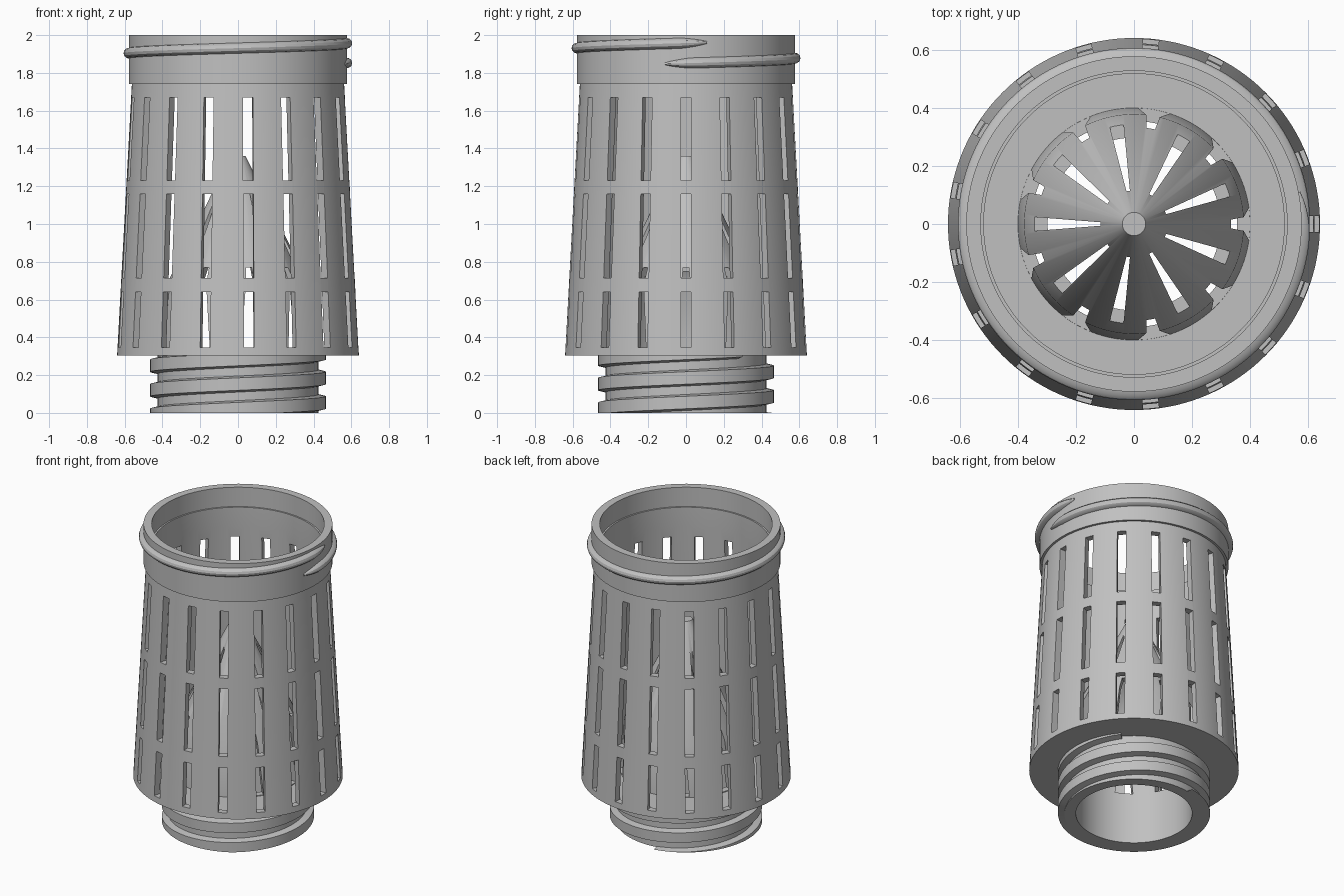
import bpy
import bmesh
from math import cos, sin, radians, tau

cube = bpy.data.objects.get("Cube")
if cube:
    bpy.data.objects.remove(cube, do_unlink=True)

GREY = (0.53, 0.53, 0.53, 1.0)
grey = bpy.data.materials.new("plain grey")
grey.diffuse_color = GREY
grey.use_nodes = True
for node in grey.node_tree.nodes:
    if node.type == "BSDF_PRINCIPLED":
        node.inputs["Base Color"].default_value = GREY

SEGMENTS = 136


def make_object(name, bm):
    bmesh.ops.remove_doubles(bm, verts=bm.verts, dist=1e-5)
    bmesh.ops.recalc_face_normals(bm, faces=bm.faces)
    mesh = bpy.data.meshes.new(name)
    bm.to_mesh(mesh)
    bm.free()
    mesh.materials.append(grey)
    obj = bpy.data.objects.new(name, mesh)
    bpy.context.collection.objects.link(obj)
    return obj


def activate(obj):
    bpy.ops.object.select_all(action="DESELECT")
    obj.select_set(True)
    bpy.context.view_layer.objects.active = obj


def skin(bm, rings, closed):
    """Join neighbouring rings of vertices with quads."""
    count = len(rings[0])
    for i in range(len(rings) if closed else len(rings) - 1):
        a, b = rings[i], rings[(i + 1) % len(rings)]
        for j in range(count):
            k = (j + 1) % count
            bm.faces.new((a[j], a[k], b[k], b[j]))


def lathe(name, profile):
    bm = bmesh.new()
    rings = []
    for i in range(SEGMENTS):
        a = tau * i / SEGMENTS
        rings.append([bm.verts.new((r * cos(a), r * sin(a), z)) for r, z in profile])
    skin(bm, rings, True)
    return make_object(name, bm)


def helix(name, section, start, end, height, scale=lambda t: 1, low=0, high=2):
    """Sweep a section of (base radius, rise, z offset) along a rising spiral."""
    bm = bmesh.new()
    rings = []
    steps = int((end - start) / 3)
    for i in range(steps + 1):
        t = i / steps
        deg = start + (end - start) * t
        a, s = radians(deg), scale(t)
        ring = []
        for base, rise, dz in section:
            r = base + rise * s
            z = min(high, max(low, height(deg) + dz * s))
            ring.append(bm.verts.new((r * cos(a), r * sin(a), z)))
        rings.append(ring)
    skin(bm, rings, False)
    bm.faces.new(rings[0])
    bm.faces.new(rings[-1])
    return make_object(name, bm)


def add_block(bm, angle, radii, heights, width):
    """Radial cutter block; width(i, j) is given per radius and height end."""
    a = radians(angle)
    rings = []
    for j, z in enumerate(heights):
        ring = []
        for i, side in ((0, -1), (1, -1), (1, 1), (0, 1)):
            r, t = radii[i], side * width(i, j) / 2
            ring.append(bm.verts.new((r * cos(a) - t * sin(a), r * sin(a) + t * cos(a), z)))
        rings.append(ring)
    skin(bm, rings, False)
    bm.faces.new(rings[0])
    bm.faces.new(rings[1])


def cut(obj, bm):
    cutter = make_object("slot_cutter", bm)
    cutter.hide_render = True
    mod = obj.modifiers.new("slots", "BOOLEAN")
    mod.operation = "DIFFERENCE"
    mod.solver = "EXACT"
    mod.object = cutter
    activate(obj)
    bpy.ops.object.modifier_apply(modifier=mod.name)
    bpy.data.objects.remove(cutter, do_unlink=True)


# Basket: neck, floor, tapered wall and collar in one turned profile
basket = lathe("basket_body", [
    (0.355, 0), (0.425, 0), (0.425, 0.305), (0.64, 0.305), (0.562, 1.74),
    (0.577, 1.74), (0.577, 2), (0.527, 2), (0.527, 1.87), (0.517, 1.87),
    (0.517, 1.74), (0.595, 0.34), (0.355, 0.34)])

# Three rows of upright wall slots
bm = bmesh.new()
for heights in ((0.345, 0.64), (0.715, 1.16), (1.23, 1.67)):
    for n in range(17):
        add_block(bm, 360 * n / 17, (0.45, 0.75), heights, lambda i, j: 0.054)
cut(basket, bm)

# Hollow inner cone standing on a short, slightly tapered tube
cone = lathe("inner_cone", [
    (0.4, 0.33), (0.378, 0.68), (0.04, 1.36), (0, 1.36),
    (0, 1.3), (0.335, 0.68), (0.355, 0.33)])

# Wedge slots in the cone, and tapered windows between them lower down
bm = bmesh.new()
for n in range(9):
    add_block(bm, 40 * n + 20, (0.115, 0.42), (0.75, 1.4),
              lambda i, j: (0.012, 0.06)[i])
    add_block(bm, 40 * n, (0.24, 0.5), (0.345, 0.77),
              lambda i, j: (0.11, 0.03)[j])
cut(cone, bm)

# Screw thread on the neck
neck_thread = helix(
    "neck_thread",
    [(0.415, 0, -0.045), (0.465, 0, -0.033), (0.465, 0, 0.033), (0.415, 0, 0.045)],
    -260, 760, lambda deg: 0.12 + 0.13 * (deg - 180) / 360, high=0.305)

# Rounded bead winding once around the collar, fading at both ends
bead = [(0.57, 0, -0.03)]
for n in range(7):
    a = radians(-90 + 30 * n)
    bead.append((0.576, 0.03 * cos(a), 0.028 * sin(a)))
bead.append((0.57, 0, 0.03))
collar_bead = helix(
    "collar_bead", bead, -11, 371,
    lambda deg: 1.848 + 0.113 * (deg + 11) / 382,
    scale=lambda t: max(0.05, min(1, min(t, 1 - t) / 0.035)) ** 0.5)

for obj in (basket, cone, neck_thread, collar_bead):
    activate(obj)
    bpy.ops.object.shade_smooth_by_angle(angle=radians(30))
